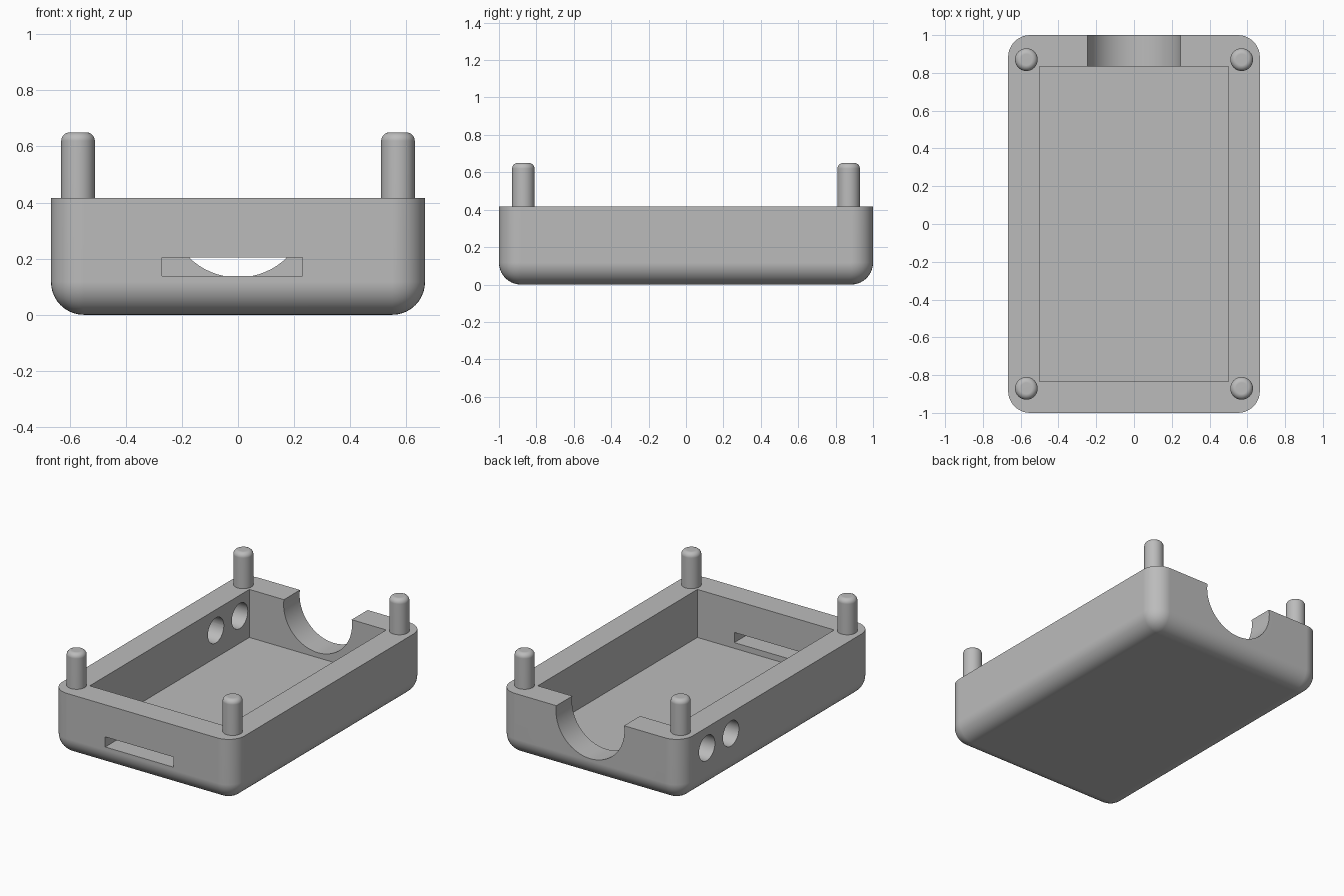
import bpy
import bmesh
from math import radians
from mathutils import Matrix

cube = bpy.data.objects.get("Cube")
if cube:
    bpy.data.objects.remove(cube, do_unlink=True)

WIDTH, LENGTH, HEIGHT = 1.333, 2.0, 0.417
FLOOR, PEG_TOP = 0.1, 0.65

grey = bpy.data.materials.new("plain grey")
grey.use_nodes = True
grey.diffuse_color = (0.5, 0.5, 0.5, 1)
grey.node_tree.nodes["Principled BSDF"].inputs["Base Color"].default_value = (0.5, 0.5, 0.5, 1)


def finish(name, bm):
    mesh = bpy.data.meshes.new(name)
    bm.to_mesh(mesh)
    bm.free()
    mesh.materials.append(grey)
    obj = bpy.data.objects.new(name, mesh)
    bpy.context.collection.objects.link(obj)
    return obj


def box_mesh(low, high):
    bm = bmesh.new()
    size = [b - a for a, b in zip(low, high)]
    centre = [(a + b) / 2 for a, b in zip(low, high)]
    bmesh.ops.create_cube(bm, size=1, matrix=Matrix.Translation(centre) @ Matrix.Diagonal((*size, 1)))
    return bm


def rod_mesh(centre, radius, depth, axis="Z", sides=48):
    bm = bmesh.new()
    turn = {"X": Matrix.Rotation(radians(90), 4, "Y"),
            "Y": Matrix.Rotation(radians(90), 4, "X"),
            "Z": Matrix.Identity(4)}[axis]
    bmesh.ops.create_cone(bm, cap_ends=True, segments=sides, radius1=radius, radius2=radius,
                          depth=depth, matrix=Matrix.Translation(centre) @ turn)
    return bm


def select_only(obj):
    bpy.ops.object.select_all(action="DESELECT")
    obj.select_set(True)
    bpy.context.view_layer.objects.active = obj


def smooth(obj):
    select_only(obj)
    bpy.ops.object.shade_smooth_by_angle(angle=radians(30))
    weighted = obj.modifiers.new("Weighted normals", "WEIGHTED_NORMAL")
    weighted.keep_sharp = True


def cut(obj, bm):
    cutter = finish("cutter", bm)
    cutter.hide_render = True
    mod = obj.modifiers.new("Cut", "BOOLEAN")
    mod.operation, mod.solver, mod.object = "DIFFERENCE", "EXACT", cutter
    select_only(obj)
    bpy.ops.object.modifier_apply(modifier=mod.name)
    bpy.data.objects.remove(cutter, do_unlink=True)


# Tray body: rounded everywhere except around the flat rim
bm = box_mesh((-WIDTH / 2, -LENGTH / 2, 0), (WIDTH / 2, LENGTH / 2, HEIGHT))
rounded = [e for e in bm.edges if min(v.co.z for v in e.verts) < 0.01]
bmesh.ops.bevel(bm, geom=rounded, offset=0.117, segments=10, profile=0.5, affect="EDGES")
tray = finish("case_tray", bm)

# Inner cavity
cut(tray, box_mesh((-0.5, -0.833, FLOOR), (0.5, 0.833, 1)))
# Slot in the front wall
cut(tray, box_mesh((-0.27, -1.1, 0.138), (0.23, -0.75, 0.205)))
# Round notch in the back wall
cut(tray, rod_mesh((0, 0.95, 0.383), 0.25, 0.4, "Y", 64))
# Two round holes in one side wall
for y in (0.733, 0.483):
    cut(tray, rod_mesh((-0.6, y, 0.28), 0.083, 0.4, "X"))
smooth(tray)

# Corner pegs with rounded tops, sunk a little into the rim
for side, x in (("left", 0.57), ("right", -0.57)):
    for end, y in (("front", -0.87), ("back", 0.87)):
        base = HEIGHT - 0.03
        bm = rod_mesh((x, y, (base + PEG_TOP) / 2), 0.06, PEG_TOP - base)
        top = [e for e in bm.edges if all(v.co.z > PEG_TOP - 0.001 for v in e.verts)]
        bmesh.ops.bevel(bm, geom=top, offset=0.03, segments=5, profile=0.5, affect="EDGES")
        smooth(finish(f"{end}_{side}_peg", bm))
